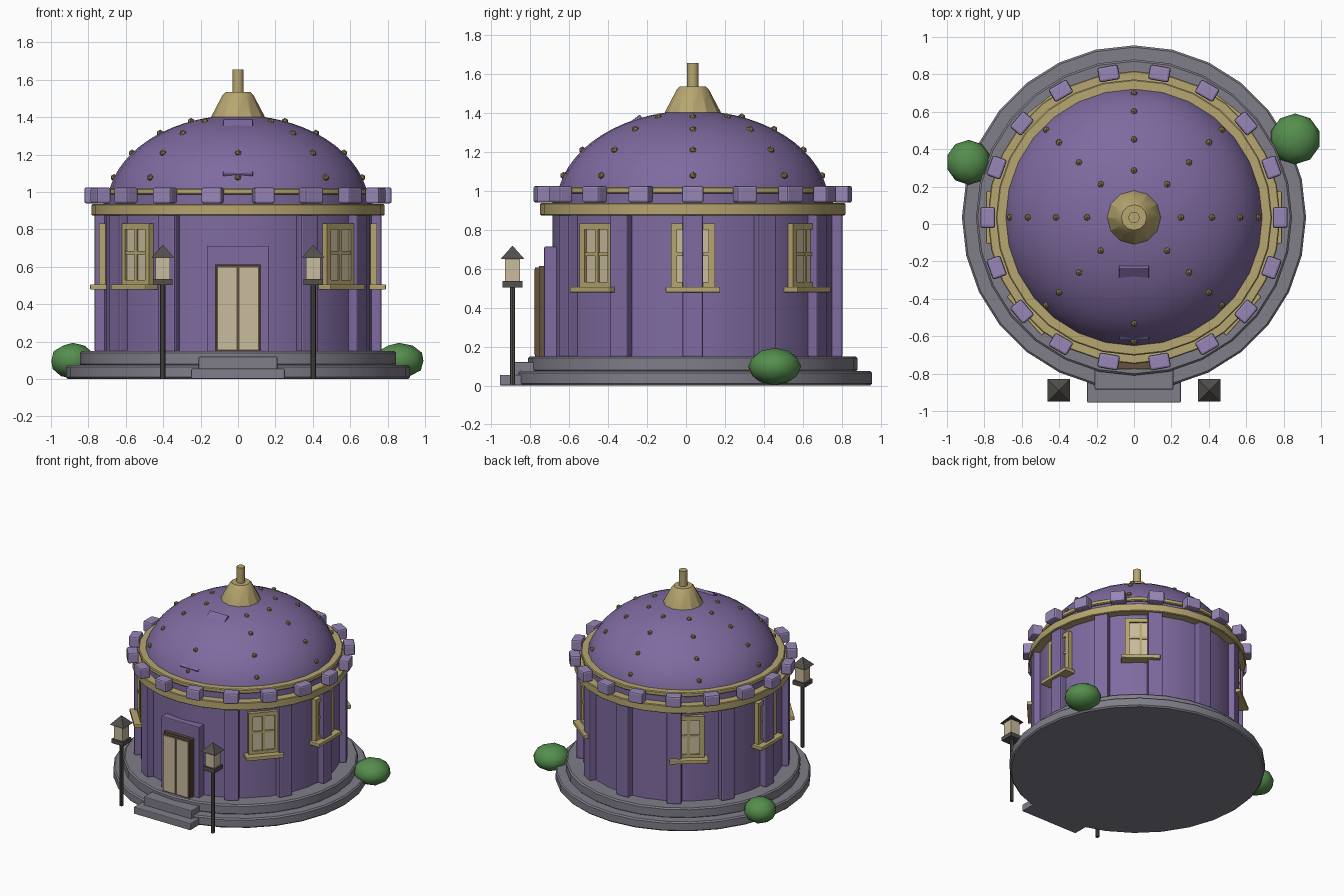
import bpy, bmesh, math
from mathutils import Matrix, Vector

if "Cube" in bpy.data.objects:
    bpy.data.objects.remove(bpy.data.objects["Cube"])

CY = 0.035          # building axis sits slightly behind the origin
SIDES = 28


def mat(name, r, g, b):
    m = bpy.data.materials.new(name)
    m.diffuse_color = (r, g, b, 1)
    m.use_nodes = True
    m.node_tree.nodes["Principled BSDF"].inputs["Base Color"].default_value = m.diffuse_color
    return m


PURPLE = mat("purple", 0.21, 0.145, 0.35)
LILAC = mat("lilac", 0.31, 0.24, 0.47)
GOLD = mat("gold", 0.47, 0.38, 0.16)
STUD = mat("dark_gold", 0.30, 0.235, 0.08)
STONE = mat("stone_grey", 0.215, 0.205, 0.245)
CREAM = mat("cream", 0.58, 0.50, 0.34)
BROWN = mat("brown", 0.13, 0.085, 0.05)
IRON = mat("iron", 0.085, 0.08, 0.07)
GREEN = mat("leaf_green", 0.09, 0.27, 0.075)


def finish(bm, name, material, bevel=0, smooth=None):
    bmesh.ops.recalc_face_normals(bm, faces=bm.faces)
    me = bpy.data.meshes.new(name)
    bm.to_mesh(me)
    bm.free()
    me.materials.append(material)
    ob = bpy.data.objects.new(name, me)
    bpy.context.collection.objects.link(ob)
    if bevel:
        mod = ob.modifiers.new("bevel", 'BEVEL')
        mod.width, mod.segments, mod.limit_method = bevel, 2, 'ANGLE'
    if smooth:
        bpy.ops.object.select_all(action='DESELECT')
        ob.select_set(True)
        bpy.context.view_layer.objects.active = ob
        bpy.ops.object.shade_smooth_by_angle(angle=math.radians(smooth))
    return ob


def add_box(bm, lo, hi, m=Matrix()):
    lo, hi = Vector(lo), Vector(hi)
    s = hi - lo
    bmesh.ops.create_cube(bm, size=1, matrix=m @ Matrix.Translation((lo + hi) / 2) @ Matrix.Diagonal((*s, 1)))


def box(name, lo, hi, material, m=Matrix(), bevel=0):
    bm = bmesh.new()
    add_box(bm, lo, hi, m)
    return finish(bm, name, material, bevel)


def around(deg):
    """Frame on the building axis whose local -y points outward; 0 = front."""
    return Matrix.Translation((0, CY, 0)) @ Matrix.Rotation(math.radians(deg), 4, 'Z')


def lathe(name, profile, material, sides=SIDES, smooth=35, bevel=0):
    """Revolve (radius, height) points; ends on the axis are merged."""
    bm = bmesh.new()
    vs = [bm.verts.new((r, 0, z)) for r, z in profile]
    es = [bm.edges.new(p) for p in zip(vs, vs[1:])]
    bmesh.ops.rotate(bm, verts=bm.verts, matrix=Matrix.Rotation(math.pi / 2, 3, 'Z'))
    bmesh.ops.spin(bm, geom=vs + es, cent=(0, 0, 0), axis=(0, 0, 1), angle=2 * math.pi, steps=sides)
    bmesh.ops.remove_doubles(bm, verts=bm.verts, dist=1e-4)
    bmesh.ops.translate(bm, verts=bm.verts, vec=(0, CY, 0))
    return finish(bm, name, material, bevel, smooth)


def drum(name, r, z0, z1, material, c=0.0, **kw):
    if c:
        prof = [(0, z0), (r - c, z0), (r, z0 + c), (r, z1 - c), (r - c, z1), (0, z1)]
    else:
        prof = [(0, z0), (r, z0), (r, z1), (0, z1)]
    return lathe(name, prof, material, **kw)


# Stone plinth and entrance steps
drum("lower_plinth", 0.92, 0, 0.075, STONE, c=0.01)
drum("upper_plinth", 0.845, 0.07, 0.15, STONE, c=0.01)
box("lower_step", (-0.25, -0.955, 0), (0.25, -0.75, 0.055), STONE, bevel=0.006)
box("upper_step", (-0.21, -0.885, 0.05), (0.21, -0.70, 0.12), STONE, bevel=0.006)

# Round wall, cornice and parapet ring
drum("wall", 0.72, 0.14, 0.99, PURPLE)
drum("cornice", 0.783, 0.873, 0.935, GOLD, c=0.005)
drum("parapet_ring", 0.738, 0.985, 1.018, GOLD, c=0.006)

# Pilasters every 30 degrees, leaving the doorway free
bm = bmesh.new()
for k in range(1, 12):
    add_box(bm, (-0.053, -0.767, 0.145), (0.053, -0.68, 0.88), around(30 * k))
finish(bm, "pilasters", PURPLE, bevel=0.01)

# Parapet blocks
bm = bmesh.new()
for k in range(18):
    add_box(bm, (-0.056, -0.822, 0.938), (0.056, -0.742, 1.024), around(10 + 20 * k))
finish(bm, "parapet_blocks", LILAC, bevel=0.012)

# Dome
DR, DH, DZ = 0.70, 0.49, 0.92
prof = [(DR * math.cos(math.radians(a)), DZ + DH * math.sin(math.radians(a))) for a in range(0, 90, 6)]
lathe("dome", prof + [(0, DZ + DH)], PURPLE, smooth=60)

# Studs along eight dome meridians
bm = bmesh.new()
for k in range(8):
    for a in (18.7, 36, 53.5, 69):
        if k == 0 and a > 50:
            continue
        t = math.radians(a)
        p = Vector((0, -DR * math.cos(t), DZ + DH * math.sin(t)))
        bmesh.ops.create_icosphere(bm, subdivisions=1, radius=0.019, matrix=around(45 * k) @ Matrix.Translation(p))
finish(bm, "dome_studs", STUD)

# Leaning panel half sunk in the front of the dome
lean = around(0) @ Matrix.Translation((0, -0.272, 1.39)) @ Matrix.Rotation(math.radians(37.5), 4, 'X')
box("dome_panel", (-0.08, -0.485, -0.08), (0.08, 0, 0), PURPLE, lean, bevel=0.004)

# Finial
lathe("finial_base", [(0, 1.36), (0.146, 1.39), (0.142, 1.405), (0.083, 1.517), (0.068, 1.533), (0, 1.533)],
      GOLD, sides=12, smooth=25)
drum("finial_pole", 0.03, 1.52, 1.655, GOLD, sides=12)

# Windows: frame, glass, glazing bars and sill
for i, deg in enumerate((48, 90, 142, -48, -90, -142)):
    m = around(deg)
    box(f"window_glass_{i}", (-0.09, -0.728, 0.52), (0.09, -0.69, 0.81), CREAM, m)
    bm = bmesh.new()
    for s in (-1, 1):
        add_box(bm, (min(s * 0.08, s * 0.113), -0.742, 0.495), (max(s * 0.08, s * 0.113), -0.69, 0.832), m)
    add_box(bm, (-0.082, -0.741, 0.80), (0.082, -0.69, 0.832), m)
    add_box(bm, (-0.082, -0.741, 0.495), (0.082, -0.69, 0.53), m)
    add_box(bm, (-0.010, -0.737, 0.52), (0.010, -0.69, 0.81), m)
    add_box(bm, (-0.082, -0.736, 0.665), (0.082, -0.69, 0.683), m)
    finish(bm, f"window_frame_{i}", GOLD)
    box(f"window_sill_{i}", (-0.14, -0.79, 0.477), (0.14, -0.69, 0.506), GOLD, m, bevel=0.005)

# Doorway
box("door_surround", (-0.167, -0.728, 0.145), (0.167, -0.62, 0.712), PURPLE, bevel=0.006)
box("door_frame", (-0.123, -0.753, 0.148), (0.123, -0.70, 0.613), BROWN)
box("door_leaves", (-0.115, -0.775, 0.15), (0.115, -0.74, 0.606), BROWN)
for s in (-1, 1):
    x0, x1 = sorted((s * 0.008, s * 0.108))
    box("door_panel", (x0, -0.779, 0.158), (x1, -0.772, 0.595), CREAM)

# Lamp posts
for s in (-1, 1):
    m = Matrix.Translation((s * 0.402, -0.89, 0))
    bm = bmesh.new()
    bmesh.ops.create_cone(bm, cap_ends=True, segments=8, radius1=0.014, radius2=0.014, depth=0.51,
                          matrix=m @ Matrix.Translation((0, 0, 0.255)))
    add_box(bm, (-0.052, -0.052, 0.503), (0.052, 0.052, 0.535), m)
    bmesh.ops.create_cone(bm, cap_ends=True, segments=4, radius1=0.06 * math.sqrt(2), radius2=0.002, depth=0.066,
                          matrix=m @ Matrix.Translation((0, 0, 0.683)) @ Matrix.Rotation(math.pi / 4, 4, 'Z'))
    finish(bm, "lamp_post", IRON)
    box("lamp_glass", (-0.039, -0.039, 0.53), (0.039, 0.039, 0.655), CREAM, m)

# Bushes
for x, y, r in ((-0.884, 0.33, 0.12), (0.862, 0.455, 0.136)):
    bm = bmesh.new()
    bmesh.ops.create_icosphere(bm, subdivisions=2, radius=1,
                               matrix=Matrix.Translation((x, y, 0.097)) @ Matrix.Diagonal((r, r, 0.096, 1)))
    finish(bm, "bush", GREEN, smooth=30)
